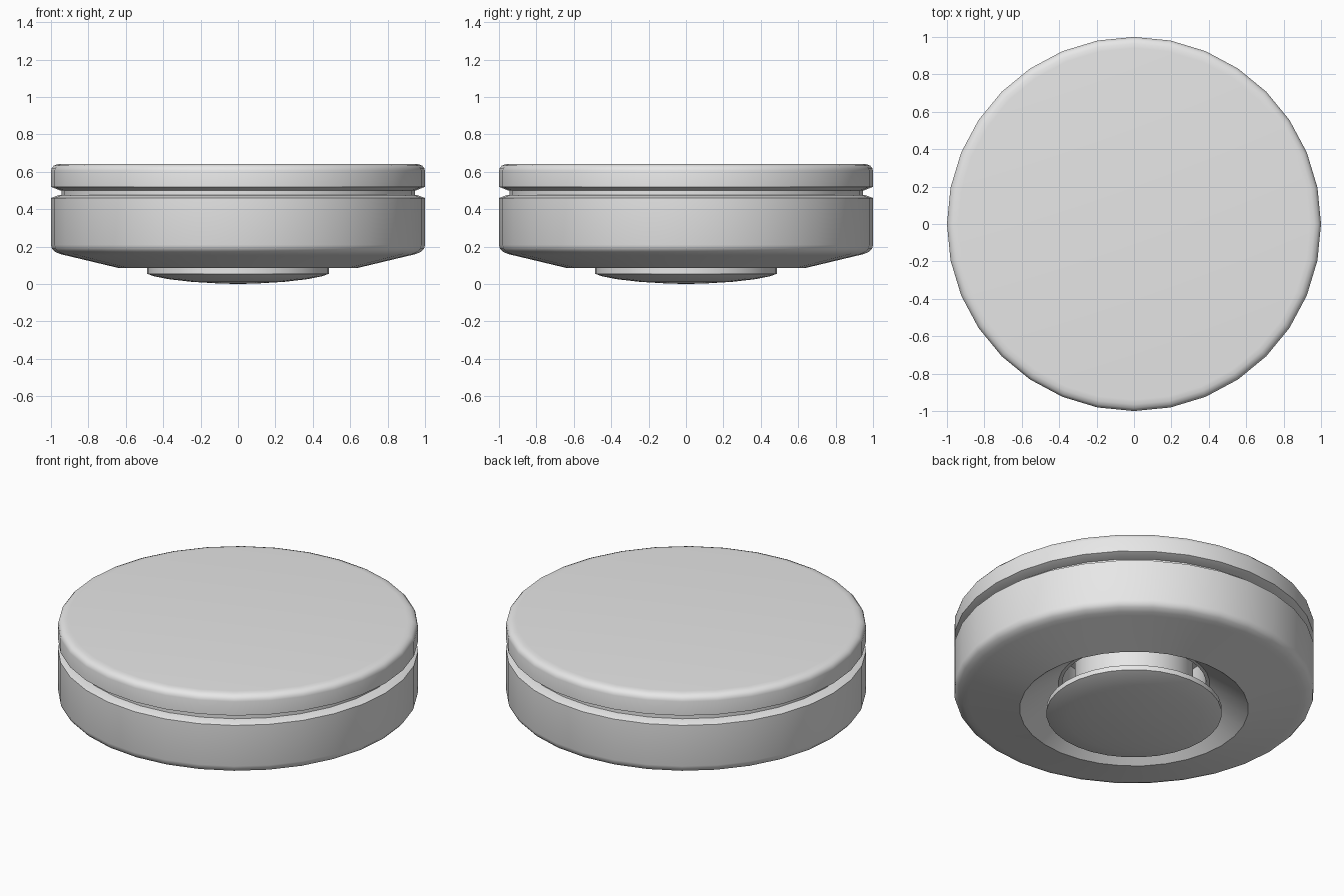
import bpy, bmesh, math

if "Cube" in bpy.data.objects:
    bpy.data.objects.remove(bpy.data.objects["Cube"])

SIDES = 32
grey = bpy.data.materials.new("light_grey")
grey.diffuse_color = (0.8, 0.8, 0.8, 1)
grey.use_nodes = True
grey.node_tree.nodes["Principled BSDF"].inputs["Base Color"].default_value = grey.diffuse_color


def lathe(name, profile, closed=False):
    """Turn a (radius, z) profile around the z axis; radius 0 is a pole."""
    bm = bmesh.new()
    rings = []
    for r, z in profile:
        if r == 0:
            rings.append([bm.verts.new((0, 0, z))] * SIDES)
        else:
            rings.append([bm.verts.new((r * math.cos(2 * math.pi * i / SIDES),
                                        r * math.sin(2 * math.pi * i / SIDES), z))
                          for i in range(SIDES)])
    pairs = list(zip(rings, rings[1:]))
    if closed:
        pairs.append((rings[-1], rings[0]))
    for a, b in pairs:
        for i in range(SIDES):
            j = (i + 1) % SIDES
            corners = list(dict.fromkeys((a[i], a[j], b[j], b[i])))
            bm.faces.new(corners)
    bmesh.ops.recalc_face_normals(bm, faces=bm.faces)
    mesh = bpy.data.meshes.new(name)
    bm.to_mesh(mesh)
    bm.free()
    mesh.materials.append(grey)
    obj = bpy.data.objects.new(name, mesh)
    bpy.context.collection.objects.link(obj)
    bpy.ops.object.select_all(action='DESELECT')
    obj.select_set(True)
    bpy.context.view_layer.objects.active = obj
    bpy.ops.object.shade_smooth_by_angle(angle=math.radians(32))
    return obj


# Lower housing with rounded lower edge, funnel recess and central bore
lathe("housing", [
    (0.90, 0.475), (0.96, 0.475), (1.0, 0.46), (1.0, 0.21), (0.995, 0.19),
    (0.98, 0.173), (0.95, 0.16), (0.92, 0.153), (0.635, 0.085),
    (0.42, 0.25), (0.40, 0.25), (0.40, 0.475)], closed=True)

# Neck at the bottom of the groove
lathe("groove_neck", [(0, 0.47), (0.945, 0.47), (0.945, 0.51), (0, 0.51)])

# Top cap with a chamfer below and a rounded rim above
lathe("cap", [
    (0, 0.5), (0.95, 0.5), (1.0, 0.52), (1.0, 0.605), (0.996, 0.62),
    (0.985, 0.633), (0.965, 0.641), (0.94, 0.643), (0, 0.643)])

# Central stem and the shallow domed foot
lathe("stem", [(0, 0.07), (0.33, 0.07), (0.33, 0.48), (0, 0.48)])
lathe("foot", [
    (0, 0.085), (0.487, 0.085), (0.487, 0.055), (0.45, 0.042), (0.37, 0.026),
    (0.25, 0.012), (0.12, 0.004), (0, 0.0)])
